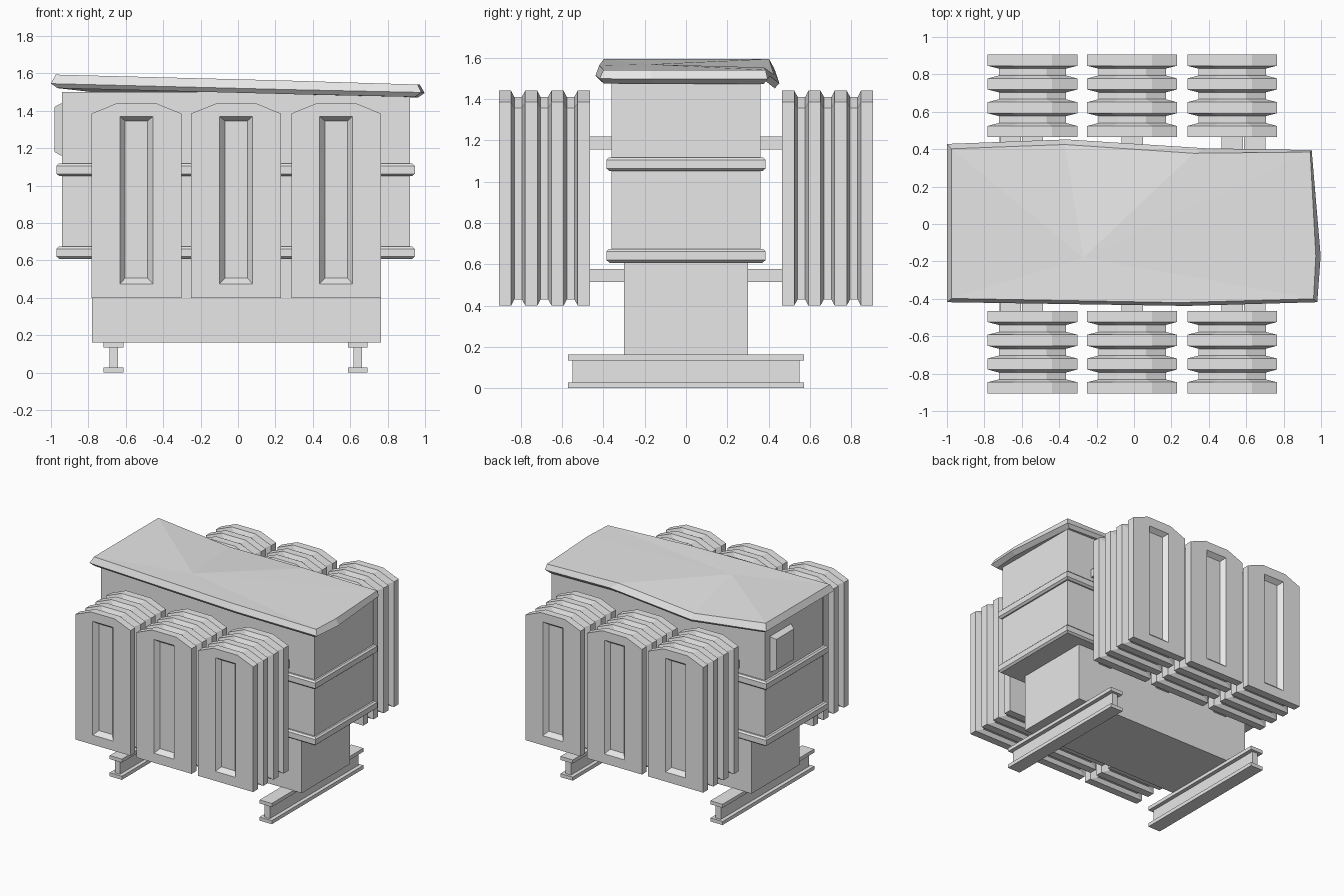
import bpy, bmesh

if "Cube" in bpy.data.objects:
    bpy.data.objects.remove(bpy.data.objects["Cube"])

grey = bpy.data.materials.new("plain_grey")
grey.use_nodes = True
grey.diffuse_color = (0.8, 0.8, 0.8, 1)
grey.node_tree.nodes["Principled BSDF"].inputs["Base Color"].default_value = (0.8, 0.8, 0.8, 1)


def loft(name, rings, top_point=None):
    """Join equal-length rings of points into a closed solid."""
    bm = bmesh.new()
    loops = [[bm.verts.new(p) for p in ring] for ring in rings]
    n = len(rings[0])
    for a, b in zip(loops, loops[1:]):
        for i in range(n):
            j = (i + 1) % n
            bm.faces.new((a[i], a[j], b[j], b[i]))
    bm.faces.new(loops[0])
    if top_point:
        tip = bm.verts.new(top_point)
        for i in range(n):
            bm.faces.new((loops[-1][i], loops[-1][(i + 1) % n], tip))
    else:
        bm.faces.new(loops[-1])
    bmesh.ops.recalc_face_normals(bm, faces=bm.faces)
    mesh = bpy.data.meshes.new(name)
    bm.to_mesh(mesh)
    bm.free()
    mesh.materials.append(grey)
    obj = bpy.data.objects.new(name, mesh)
    bpy.context.collection.objects.link(obj)
    return obj


def rect(x0, x1, y0, y1, z):
    return [(x0, y0, z), (x1, y0, z), (x1, y1, z), (x0, y1, z)]


def box(name, x0, x1, y0, y1, z0, z1):
    return loft(name, [rect(x0, x1, y0, y1, z) for z in (z0, z1)])


# Tank: wide upper body on a narrower base
box("upper_tank", -0.94, 0.92, -0.36, 0.36, 0.615, 1.50)
box("lower_tank", -0.78, 0.765, -0.30, 0.30, 0.16, 0.63)

# Chamfered bands around the tank
for name, z in (("lower_band", 0.607), ("upper_band", 1.05)):
    loft(name, [rect(-0.97 + i, 0.945 - i, -0.385 + i, 0.385 - i, z + dz)
                for dz, i in ((0, 0.015), (0.013, 0), (0.055, 0), (0.067, 0.012))])

# I-beam skids
for side, x in (("right", -0.665), ("left", 0.64)):
    box(side + "_skid_bottom", x - 0.053, x + 0.053, -0.57, 0.57, 0, 0.028)
    box(side + "_skid_web", x - 0.023, x + 0.023, -0.55, 0.55, 0.028, 0.135)
    box(side + "_skid_top", x - 0.053, x + 0.053, -0.57, 0.57, 0.135, 0.163)


# Radiators: arched plates with grooves between, recessed outer panel
def arch(cx, y, ix=0, iz=0):
    w, m = 0.24 - ix, 0.105 - ix / 2
    low, mid, top = 0.40 + iz, 1.385 - iz, 1.44 - iz
    return [(cx - w, y, low), (cx - w, y, mid), (cx - m, y, top),
            (cx + m, y, top), (cx + w, y, mid), (cx + w, y, low)]


def panel(cx, y, w, low, top):
    return [(cx - w, y, low), (cx - w, y, top), (cx - w / 2, y, top),
            (cx + w / 2, y, top), (cx + w, y, top), (cx + w, y, low)]


for side, s in (("front", -1), ("back", 1)):
    for place, cx, pipe_x in (("right", -0.543, -0.66), ("middle", -0.01, -0.01),
                              ("left", 0.525, 0.645)):
        label = side + "_" + place
        rings = []
        for k in range(4):
            y = 0.465 + 0.127 * k
            if k:
                rings.append(arch(cx, s * (y - 0.015), 0.06, 0.03))
            rings += [arch(cx, s * y), arch(cx, s * (y + 0.059))]
            if k < 3:
                rings.append(arch(cx, s * (y + 0.075), 0.06, 0.03))
        rings.append(panel(cx, s * 0.905, 0.088, 0.475, 1.37))
        rings.append(panel(cx, s * 0.870, 0.060, 0.505, 1.345))
        loft(label + "_radiator", rings)
        # Ducts between the tank and the radiator
        for level, px, inner, z in (("upper", pipe_x, 0.35, 1.155), ("lower", cx, 0.29, 0.515)):
            y0, y1 = sorted((s * inner, s * 0.47))
            box(label + "_" + level + "_duct", px - 0.057, px + 0.057, y0, y1, z, z + 0.062)

# Terminal box on the right end
loft("terminal_box", [
    [(x, 0.30 - i, 1.16 + i), (x, 0.04 + i, 1.16 + i), (x, 0.04 + i, 1.44 - i), (x, 0.30 - i, 1.44 - i)]
    for x, i in ((-0.93, 0), (-0.945, 0), (-0.982, 0.02))])

# Dented sloping roof: underside, rim and top edge, with a crease point
rim = [(-1.0, -0.418, 1.545), (0.28, -0.438, 1.513), (0.98, -0.418, 1.498), (0.998, -0.17, 1.495),
       (0.95, 0.395, 1.495), (0.38, 0.405, 1.51), (-0.36, 0.452, 1.475), (-1.0, 0.428, 1.545)]
top = [(-0.975, -0.398, 1.593), (0.24, -0.42, 1.562), (0.96, -0.40, 1.54), (0.972, -0.17, 1.54),
       (0.942, 0.385, 1.54), (0.32, 0.378, 1.552), (-0.37, 0.425, 1.518), (-0.975, 0.402, 1.593)]
under = [(x * 0.965, y * 0.95, z - 0.024) for x, y, z in rim]
loft("roof", [under, rim, top], (-0.27, -0.18, 1.567))
